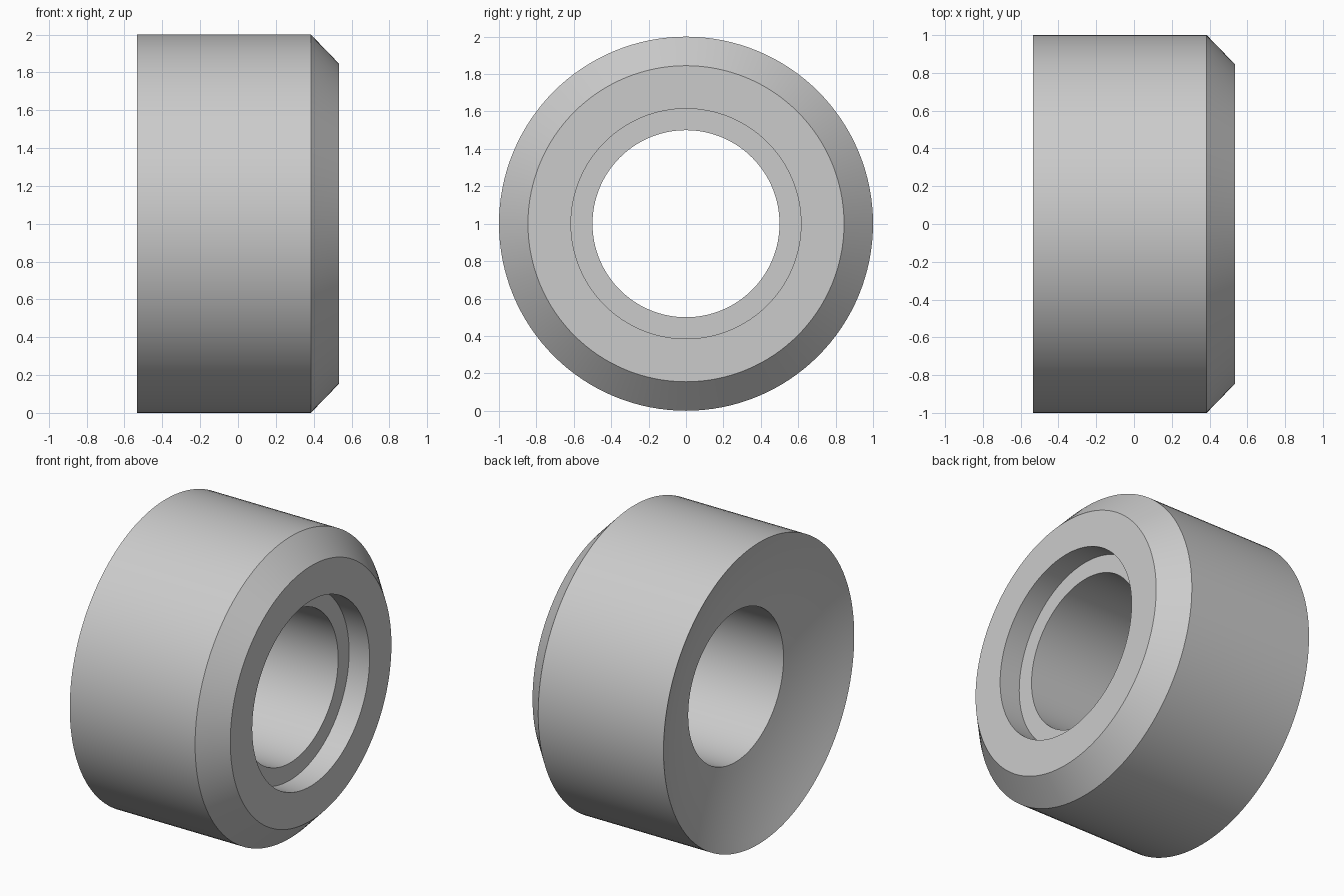
import bpy, bmesh, math
from mathutils import Matrix, Vector

cube = bpy.data.objects.get("Cube")
if cube:
    bpy.data.objects.remove(cube, do_unlink=True)

SEGMENTS = 128
OUTER, BORE, COUNTERBORE, NOSE = 1.0, 0.5, 0.615, 0.845
LEFT, SHOULDER, RIGHT = -0.535, 0.385, 0.535
DISH_RADIUS = 2.36

# Plain grey metal
metal = bpy.data.materials.new("grey metal")
metal.use_nodes = True
colour = (0.6, 0.6, 0.6, 1)
metal.diffuse_color = colour
metal.node_tree.nodes["Principled BSDF"].inputs["Base Color"].default_value = colour


def dish_x(r):
    """Depth of the hollow spherical seat at radius r."""
    rim = math.sqrt(DISH_RADIUS ** 2 - OUTER ** 2)
    return LEFT + math.sqrt(DISH_RADIUS ** 2 - r * r) - rim


# Cross-section (x, radius): outer wall, chamfer, stepped bore, dished seat
profile = [(LEFT, OUTER), (SHOULDER, OUTER), (RIGHT, NOSE),
           (RIGHT, COUNTERBORE), (SHOULDER, COUNTERBORE), (SHOULDER, BORE)]
steps = 10
profile += [(dish_x(r), r) for r in
            (BORE + (OUTER - BORE) * i / steps for i in range(steps))]

# Revolve the closed section around the x axis
bm = bmesh.new()
rings = []
for i in range(SEGMENTS):
    turn = Matrix.Rotation(math.tau * i / SEGMENTS, 3, "X")
    rings.append([bm.verts.new(turn @ Vector((x, 0, r)) + Vector((0, 0, OUTER)))
                  for x, r in profile])
for i, ring in enumerate(rings):
    following = rings[(i + 1) % SEGMENTS]
    for j in range(len(profile)):
        k = (j + 1) % len(profile)
        bm.faces.new((ring[j], ring[k], following[k], following[j]))
bmesh.ops.recalc_face_normals(bm, faces=bm.faces)

mesh = bpy.data.meshes.new("bushing")
bm.to_mesh(mesh)
bm.free()
mesh.materials.append(metal)
bushing = bpy.data.objects.new("bushing", mesh)
bpy.context.collection.objects.link(bushing)

# Smooth round walls with crisp edges
bpy.ops.object.select_all(action="DESELECT")
bushing.select_set(True)
bpy.context.view_layer.objects.active = bushing
bpy.ops.object.shade_smooth_by_angle(angle=math.radians(30))
